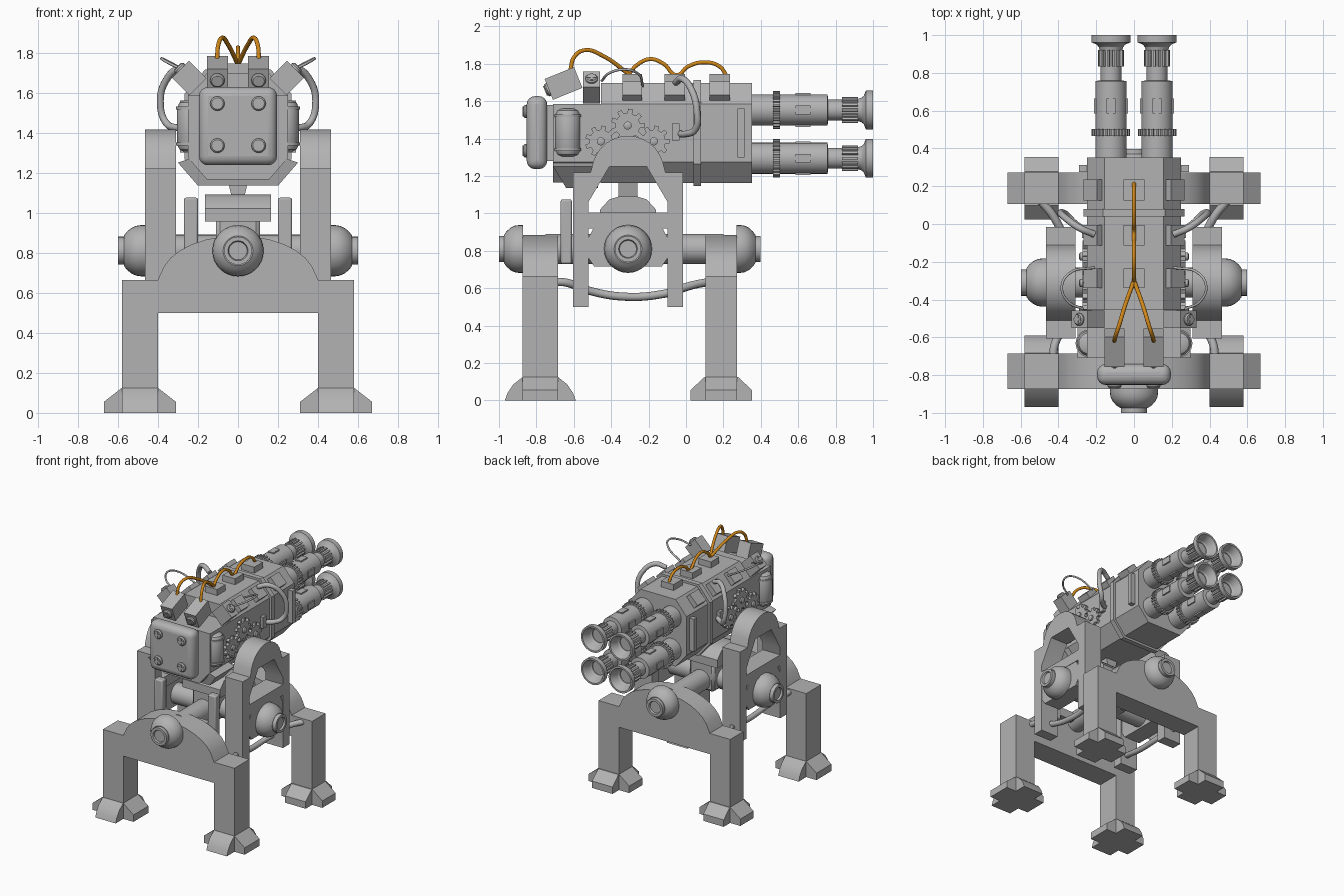
import bpy, bmesh, math
from mathutils import Matrix, Vector

if "Cube" in bpy.data.objects:
    bpy.data.objects.remove(bpy.data.objects["Cube"])

def material(name, col):
    m = bpy.data.materials.new(name)
    m.diffuse_color = (*col, 1)
    m.use_nodes = True
    m.node_tree.nodes["Principled BSDF"].inputs["Base Color"].default_value = m.diffuse_color
    return m

GREY = material("grey_metal", (0.45, 0.45, 0.45))
ORANGE = material("orange_cable", (0.62, 0.24, 0.01))

def finish(name, bm, m=None, mirror=False, bevel=0, segs=3):
    bmesh.ops.recalc_face_normals(bm, faces=bm.faces)
    if m is not None:
        bm.transform(m)
    me = bpy.data.meshes.new(name)
    bm.to_mesh(me)
    bm.free()
    me.materials.append(GREY)
    for p in me.polygons:
        p.use_smooth = True
    me.set_sharp_from_angle(angle=math.radians(32))
    ob = bpy.data.objects.new(name, me)
    bpy.context.collection.objects.link(ob)
    if bevel:
        b = ob.modifiers.new("round", 'BEVEL')
        b.width, b.segments = bevel, segs
    if mirror:
        ob.modifiers.new("mirror", 'MIRROR')
    return ob

def prism(name, pts, axis, a, b, **kw):
    """Extrude a 2D outline along an axis from a to b."""
    bm = bmesh.new()
    put = {'x': lambda p, t: (t, p[0], p[1]), 'y': lambda p, t: (p[0], t, p[1]),
           'z': lambda p, t: (p[0], p[1], t)}[axis]
    lo = [bm.verts.new(put(p, a)) for p in pts]
    hi = [bm.verts.new(put(p, b)) for p in pts]
    bm.faces.new(lo)
    bm.faces.new(hi[::-1])
    n = len(pts)
    for i in range(n):
        bm.faces.new((lo[i], lo[(i + 1) % n], hi[(i + 1) % n], hi[i]))
    return finish(name, bm, **kw)

def box(name, x0, x1, y0, y1, z0, z1, **kw):
    return prism(name, [(x0, y0), (x1, y0), (x1, y1), (x0, y1)], 'z', z0, z1, **kw)

def lathe(name, origin, direction, prof, seg=32, **kw):
    """Revolve (radius, distance) pairs around a direction."""
    bm = bmesh.new()
    rings = [[bm.verts.new((r * math.cos(2 * math.pi * i / seg), r * math.sin(2 * math.pi * i / seg), t))
              for i in range(seg)] for r, t in prof]
    for p, q in zip(rings, rings[1:]):
        for i in range(seg):
            bm.faces.new((p[i], p[(i + 1) % seg], q[(i + 1) % seg], q[i]))
    bm.faces.new(rings[0])
    bm.faces.new(rings[-1])
    m = Matrix.Translation(origin) @ Vector((0, 0, 1)).rotation_difference(Vector(direction)).to_matrix().to_4x4()
    return finish(name, bm, m=m, **kw)

def tube(name, pts, r, mat=GREY):
    cu = bpy.data.curves.new(name, 'CURVE')
    cu.dimensions, cu.bevel_depth, cu.bevel_resolution, cu.use_fill_caps = '3D', r, 3, True
    sp = cu.splines.new('BEZIER')
    sp.bezier_points.add(len(pts) - 1)
    for bp, p in zip(sp.bezier_points, pts):
        bp.co = p
        bp.handle_left_type = bp.handle_right_type = 'AUTO'
    cu.materials.append(mat)
    bpy.context.collection.objects.link(bpy.data.objects.new(name, cu))

def gear_outline(cx, cy, r_in, r_out, teeth):
    pts = []
    for i in range(teeth):
        for f, r in ((-0.28, r_in), (-0.2, r_out), (0.2, r_out), (0.28, r_in)):
            a = 2 * math.pi * (i + f) / teeth
            pts.append((cx + r * math.cos(a), cy + r * math.sin(a)))
    return pts

def screw(name, loc, direction, r=0.036):
    lathe(name, loc, direction, [(r, -0.01), (r, 0.008), (r * 0.8, 0.016)], seg=20, mirror=True)
    m = Matrix.Translation(loc) @ Vector((0, 0, 1)).rotation_difference(Vector(direction)).to_matrix().to_4x4()
    for a, b in ((r * .75, r * .2), (r * .2, r * .75)):
        box(name + "_cross", -a, a, -b, b, 0.01, 0.021, m=m, mirror=True)

def arch_outline(c, half, inner, base, shoulder, peak, step, opening):
    """Two legs, flat shoulders and a rounded hump."""
    out = [(c - half, base), (c - half, shoulder), (c - step, shoulder)]
    for i in range(13):
        a = math.pi * (1 - (0.1 + 0.8 * i / 12))
        out.append((c + step * 0.97 * math.cos(a), shoulder + (peak - shoulder) * math.sin(a)))
    out += [(c + step, shoulder), (c + half, shoulder), (c + half, base), (c + inner, base)]
    out += [(c + x, z) for x, z in opening] + [(c - x, z) for x, z in opening[::-1]]
    return out + [(c - inner, base)]

# end caps of the axles
DOME = [(0.128, 0), (0.128, 0.02)] + [(0.128 * math.cos(a), 0.02 + 0.1 * math.sin(a)) for a in (0.25, 0.5, 0.75, 0.95)]
DOME += [(0.07, 0.1), (0.07, 0.128), (0.05, 0.128), (0.045, 0.115)]

# two leg arches with cross-shaped feet
for tag, y0, y1, fh in (("rear", -0.873, -0.685, 0.19), ("muzzle", 0.105, 0.272, 0.165)):
    prism(tag + "_leg_arch", arch_outline(0, 0.58, 0.40, 0.06, 0.665, 0.885, 0.40, [(0.40, 0.5)]), 'y', y0, y1)
    yc = (y0 + y1) / 2
    prism(tag + "_foot_side_toes", [(0.31, 0), (0.31, 0.055), (0.40, 0.125), (0.58, 0.125), (0.67, 0.055), (0.67, 0)],
          'y', y0, y1, mirror=True)
    side = [(fh, 0), (fh, 0.055), (0.09, 0.125)] if tag == "muzzle" else \
        [(fh, 0), (0.175, 0.04), (0.145, 0.085), (0.095, 0.125)]
    prism(tag + "_foot_end_toes", [(yc + a, z) for a, z in side] + [(yc - a, z) for a, z in side[::-1]],
          'x', 0.40, 0.58, mirror=True)
lathe("rear_axle_cap", (0, -0.872, 0.81), (0, -1, 0), DOME)
lathe("muzzle_axle_cap", (0, 0.27, 0.81), (0, 1, 0), DOME)
lathe("long_axle", (0, -0.75, 0.81), (0, 1, 0), [(0.08, 0), (0.08, 0.95)])

# side frames carrying the gun
C = -0.31
prism("side_frame", arch_outline(C, 0.295, 0.212, 0.5, 1.22, 1.415, 0.2, [(0.212, 1.06), (0.1, 1.25)]),
      'x', 0.31, 0.465, mirror=True)
box("side_frame_crossbar", 0.31, 0.465, C - 0.22, C + 0.22, 0.92, 1.005, mirror=True)
prism("side_frame_hub", [(C - .217, .77), (C - .217, .86), (C - .18, .93), (C + .18, .93), (C + .217, .86),
                         (C + .217, .77), (C + .18, .715), (C - .18, .715)], 'x', 0.32, 0.462, mirror=True)
lathe("side_axle_cap", (0.462, C, 0.81), (1, 0, 0), [(r, t * 1.07) for r, t in DOME], mirror=True)
lathe("cross_axle", (-0.4, C, 0.81), (1, 0, 0), [(0.08, 0), (0.08, 0.8)])

# central pivot and neck
box("pivot_post", -0.11, 0.11, C - 0.12, C + 0.12, 0.73, 0.98, bevel=0.02, segs=1)
prism("pivot_pillow", [(C - .15, .955), (C - .15, 1.02), (C - .1, 1.075), (C - .05, 1.09), (C + .05, 1.09), (C + .1, 1.075),
                       (C + .15, 1.02), (C + .15, .955)], 'x', -0.165, 0.165)
prism("gun_neck", [(-0.03, 1.07), (0.03, 1.07), (0.055, 1.18), (-0.055, 1.18)], 'y', C - 0.05, C + 0.05)
box("upright_plate", 0.2, 0.27, -0.67, -0.61, 0.73, 1.075, mirror=True, bevel=0.01, segs=2)
box("upright_plate_bar", -0.22, 0.22, -0.66, -0.62, 0.77, 0.84)

# gun body
def octagon(k=1.0):
    a, b, h = 0.25 * k, 0.155 * k, 0.267 * k
    return [(a, 1.43 - b), (a, 1.43 + b), (b, 1.43 + h), (-b, 1.43 + h), (-a, 1.43 + b), (-a, 1.43 - b),
            (-b, 1.43 - h), (b, 1.43 - h)]
prism("gun_body", octagon(), 'y', -0.455, 0.352)
prism("gun_body_band", octagon(1.065), 'y', 0.04, 0.08)
prism("gun_rear_body", [(.25, 1.275), (.25, 1.585), (-.25, 1.585), (-.25, 1.275), (-.155, 1.165), (.155, 1.165)],
      'y', -0.71, -0.45)
bumper = prism("rear_bumper", [(.3, 1.25), (.2, 1.135), (-.2, 1.135), (-.3, 1.25), (-.24, 1.27), (-.16, 1.18),
                               (.16, 1.18), (.24, 1.27)], 'y', -0.71, -0.47)
for v in bumper.data.vertices:
    if v.co.y < -0.7 and v.co.z < 1.2:
        v.co.y += 0.07
box("rear_plate_mount", -0.15, 0.15, -0.76, -0.70, 1.28, 1.58)
box("rear_plate", -0.195, 0.195, -0.852, -0.742, 1.237, 1.627, bevel=0.045, segs=4)
for z in (1.335, 1.545):
    screw("rear_plate_screw", (0.103, -0.853, z), (0, -1, 0))
box("side_grip_bar", 0.24, 0.29, 0.275, 0.312, 1.30, 1.56, mirror=True)

# top blocks and shoulder blocks
for y0, y1 in ((-0.34, -0.235), (-0.115, -0.005), (0.125, 0.235)):
    box("top_block", -0.055, 0.055, y0, y1, 1.68, 1.745)
    m = Matrix.Translation((0.207, (y0 + y1) / 2, 1.645)) @ Matrix.Rotation(math.radians(45), 4, 'Y')
    box("shoulder_block", -0.05, 0.05, (y0 - y1) / 2, (y1 - y0) / 2, -0.03, 0.035, m=m, mirror=True)

# tilted rear boxes
tilt = Matrix.Translation((0.103, -0.655, 1.695)) @ Matrix.Rotation(math.radians(22), 4, 'X')
box("tilted_box", -0.052, 0.052, -0.085, 0.085, -0.06, 0.06, m=tilt, mirror=True)
screw("tilted_box_screw", tilt @ Vector((0, -0.086, 0)), tilt.to_3x3() @ Vector((0, -1, 0)))
lean = Matrix.Translation((0.245, -0.505, 1.675)) @ Matrix.Rotation(math.radians(45), 4, 'Y')
box("corner_box", -0.06, 0.06, -0.046, 0.046, -0.065, 0.06, m=lean, mirror=True)
screw("corner_box_screw", lean @ Vector((0, 0, 0.06)), (0.707, 0, 0.707), 0.033)

# side canisters
lathe("side_canister", (0.236, -0.632, 1.305), (0, 0, 1),
      [(0.035, 0), (0.056, 0.01), (0.068, 0.035), (0.068, 0.22), (0.056, 0.245), (0.035, 0.255)], mirror=True)
for z in (1.335, 1.515):
    lathe("canister_band", (0.236, -0.632, z), (0, 0, 1), [(0.073, 0), (0.073, 0.015)], mirror=True)

# side gears
for y, z, r in ((-0.455, 1.385, 0.085), (-0.312, 1.47, 0.09), (-0.172, 1.385, 0.085)):
    prism("side_gear", gear_outline(y, z, r * 0.74, r, 9), 'x', 0.24, 0.272, mirror=True)
    lathe("gear_hub", (0.265, y, z), (1, 0, 0), [(0.022, 0), (0.022, 0.02), (0.012, 0.026)], seg=12, mirror=True)

# four barrels
for z in (1.553, 1.295):
    x = 0.122
    lathe("barrel", (x, 0.34, z), (0, 1, 0),
          [(0.083, 0), (0.083, 0.417), (0.055, 0.42), (0.055, 0.585), (0.075, 0.61), (0.104, 0.622), (0.104, 0.66),
           (0.09, 0.66), (0.075, 0.63), (0.05, 0.55), (0.042, 0.45)], mirror=True)
    prism("barrel_collar", gear_outline(x, z, 0.092, 0.102, 24), 'y', 0.465, 0.502, mirror=True)
    prism("muzzle_ribs", gear_outline(x, z, 0.058, 0.07, 14), 'y', 0.835, 0.92, mirror=True)
    box("barrel_side_plate", x - 0.09, x + 0.09, 0.585, 0.665, z - 0.024, z + 0.024, mirror=True)
    box("barrel_top_plate", x - 0.024, x + 0.024, 0.585, 0.665, z - 0.09, z + 0.09, mirror=True)

# hoses and cables
for s, tag in ((1, "right"), (-1, "left")):
    def path(*pts):
        return [(s * x, y, z) for x, y, z in pts]
    tube(tag + "_leg_hose", path((0.5, 0.13, 0.635), (0.42, 0.03, 0.615), (0.36, -0.12, 0.57), (0.35, -0.33, 0.555),
                                 (0.37, -0.53, 0.59), (0.42, -0.64, 0.63), (0.43, -0.72, 0.635)), 0.022)
    tube(tag + "_gun_hose", path((0.21, -0.055, 1.7), (0.29, -0.02, 1.72), (0.36, 0.03, 1.66), (0.388, 0.058, 1.55),
                                 (0.36, 0.05, 1.45), (0.31, 0, 1.425), (0.23, -0.05, 1.43)), 0.018)
    tube(tag + "_thin_cable", path((0.27, -0.45, 1.71), (0.35, -0.41, 1.75), (0.382, -0.33, 1.77), (0.34, -0.26, 1.75),
                                   (0.21, -0.23, 1.68)), 0.007)
    tube(tag + "_orange_cable", path((0.105, -0.62, 1.76), (0.098, -0.595, 1.84), (0.08, -0.54, 1.873),
                                     (0.05, -0.44, 1.84), (0, -0.3, 1.74)), 0.011, ORANGE)
box("hose_connector", 0.24, 0.275, -0.075, -0.035, 1.39, 1.48, mirror=True)
tube("spine_orange_cable", [(0, -0.31, 1.74), (0, -0.26, 1.795), (0, -0.19, 1.825), (0, -0.12, 1.8), (0, -0.05, 1.74),
                            (0, 0.01, 1.785), (0, 0.1, 1.808), (0, 0.18, 1.785), (0, 0.22, 1.73)], 0.011, ORANGE)
